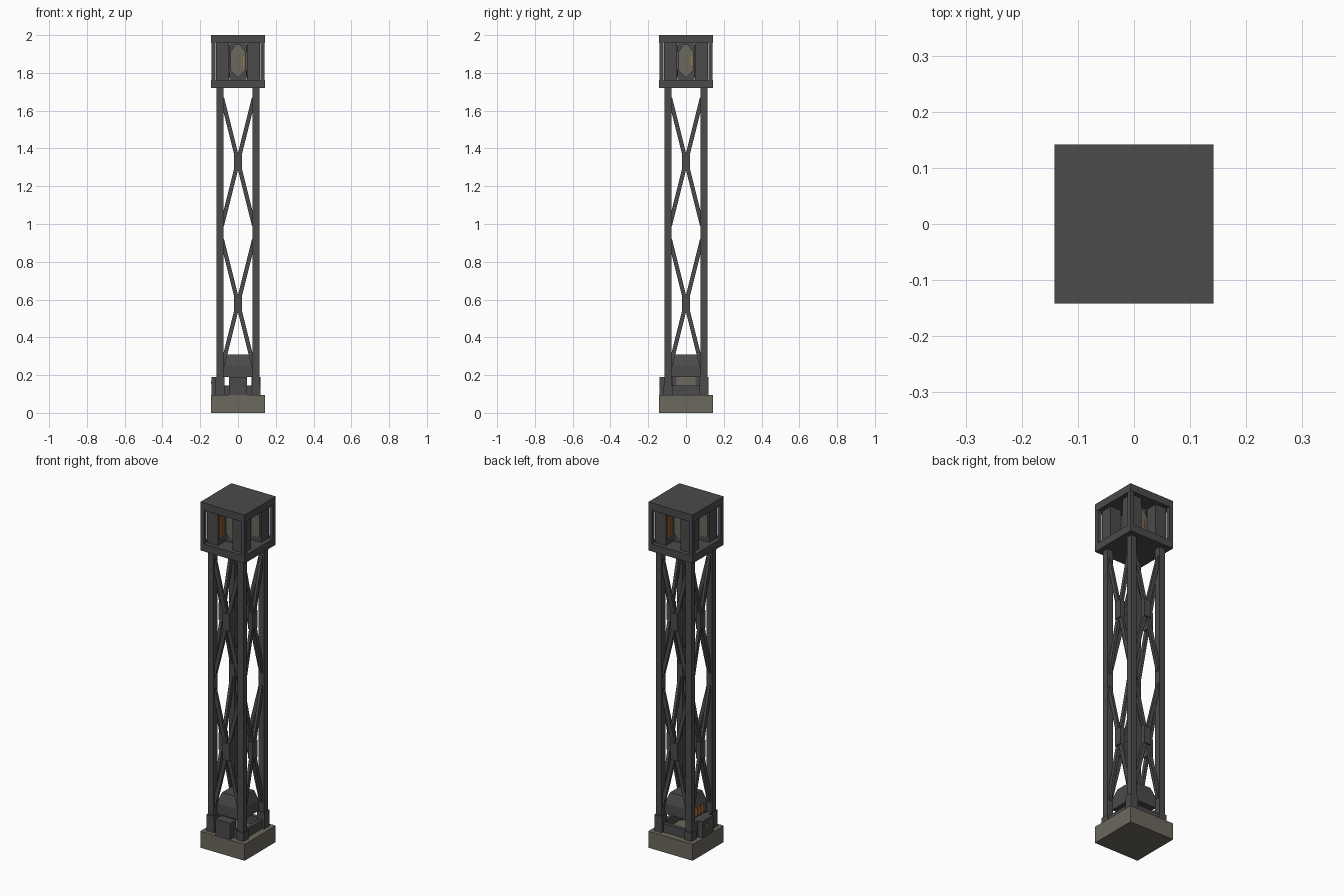
import bpy, bmesh, math
from mathutils import Matrix, Vector

if "Cube" in bpy.data.objects:
    bpy.data.objects.remove(bpy.data.objects["Cube"])


def material(name, rgb):
    m = bpy.data.materials.new(name)
    m.diffuse_color = (*rgb, 1)
    m.use_nodes = True
    m.node_tree.nodes["Principled BSDF"].inputs["Base Color"].default_value = m.diffuse_color
    return m


DARK = material("dark_steel", (0.07, 0.07, 0.07))
STONE = material("warm_concrete", (0.15, 0.138, 0.11))
ORANGE = material("amber_glow", (0.55, 0.17, 0.03))


def finish(name, bm, mat):
    bmesh.ops.recalc_face_normals(bm, faces=bm.faces)
    me = bpy.data.meshes.new(name)
    bm.to_mesh(me)
    bm.free()
    me.materials.append(mat)
    ob = bpy.data.objects.new(name, me)
    bpy.context.collection.objects.link(ob)
    return ob


def box(name, x, y, z, mat, rot=0):
    """Box from min/max pairs, turned about the tower axis."""
    bm = bmesh.new()
    bmesh.ops.create_cube(bm, size=1)
    for v in bm.verts:
        v.co = [lo + (c + 0.5) * (hi - lo) for c, (lo, hi) in zip(v.co, (x, y, z))]
    bm.transform(Matrix.Rotation(rot, 4, 'Z'))
    return finish(name, bm, mat)


def plate(name, pts, y0, y1, mat, rot=0):
    """Outline in x,z extruded between two depths."""
    bm = bmesh.new()
    f = bm.faces.new([bm.verts.new((x, y0, z)) for x, z in pts])
    r = bmesh.ops.extrude_face_region(bm, geom=[f])
    verts = [g for g in r["geom"] if isinstance(g, bmesh.types.BMVert)]
    bmesh.ops.translate(bm, verts=verts, vec=(0, y1 - y0, 0))
    bm.transform(Matrix.Rotation(rot, 4, 'Z'))
    return finish(name, bm, mat)


# Concrete footing, cabin floor and roof
H = 0.142
box("footing", (-H, H), (-H, H), (0, 0.095), STONE)
box("cabin_floor", (-H, H), (-H, H), (1.72, 1.763), DARK)
box("cabin_roof", (-H, H), (-H, H), (1.957, 2.0), DARK)

# Lamp core in the middle of the cabin
box("lamp_core", (-0.046, 0.046), (-0.046, 0.046), (1.763, 1.957), DARK)

for i in range(4):
    r = i * math.pi / 2

    # Corner leg, foot sleeve, cabin post and cabin column
    box("leg", (0.077, 0.113), (-0.113, -0.077), (0.095, 1.72), DARK, r)
    box("foot_sleeve", (0.072, 0.118), (-0.118, -0.072), (0.095, 0.145), DARK, r)
    box("cabin_post", (0.118, H - 0.001), (-H + 0.001, -0.118), (1.763, 1.957), DARK, r)
    box("cabin_column", (0.047, 0.116), (-0.116, -0.047), (1.763, 1.957), DARK, r)

    # Low rail tying the feet together
    box("foot_rail", (-0.078, 0.078), (-0.105, -0.085), (0.095, 0.145), DARK, r)

    # Two crossed braces with gusset plates on each side
    for zc in (0.58, 1.33):
        for s in (-1, 1):
            w, a = 0.01125, 0.085
            plate("brace", [(-s * a - w, zc - 4 * a), (-s * a + w, zc - 4 * a),
                            (s * a + w, zc + 4 * a), (s * a - w, zc + 4 * a)],
                  -0.103, -0.087, DARK, r)
        box("gusset", (-0.022, 0.022), (-0.109, -0.081), (zc - 0.05, zc + 0.05), DARK, r)

    # Hexagonal lens on each face of the core
    plate("lens", [(0, 1.775), (0.04, 1.815), (0.04, 1.91), (0.012, 1.95),
                   (-0.012, 1.95), (-0.04, 1.91), (-0.04, 1.815)],
          -0.054, -0.045, STONE, r)
    box("lens_glow", (0.026, 0.033), (-0.056, -0.053), (1.84, 1.885), ORANGE, r)

    # Trim on the inner sides of the cabin columns
    if i % 2 == 0:
        for y in (-0.1, -0.075):
            box("glow_strip", (-0.0475, -0.0445), (y, y + 0.011), (1.80, 1.92), ORANGE, r)
    else:
        box("pale_strip", (0.044, 0.0475), (-0.108, -0.06), (1.79, 1.92), STONE, r)

# Machine housing between the legs
box("machine_body", (-0.08, 0.08), (-0.08, 0.08), (0.19, 0.25), DARK)
bm = bmesh.new()
bmesh.ops.create_cone(bm, cap_ends=True, segments=4, radius1=0.08 * 2 ** 0.5,
                      radius2=0.06 * 2 ** 0.5, depth=0.06,
                      matrix=Matrix.Translation((0, 0, 0.28)) @ Matrix.Rotation(math.pi / 4, 4, 'Z'))
finish("machine_hood", bm, DARK)

# Amber vents on the left face of the machine
for k in range(3):
    y = -0.035 + k * 0.027
    box("machine_vent", (-0.084, -0.079), (y, y + 0.018), (0.2, 0.245), ORANGE)

# Front cabinet
box("front_cabinet", (-0.047, 0.047), (-H + 0.002, -0.084), (0.095, 0.19), DARK)

# Left cabinet with a pale back and amber indicators
box("left_cabinet", (-H + 0.002, -0.09), (-0.05, 0.05), (0.095, 0.19), DARK)
box("left_cabinet_frame", (-0.112, -0.088), (-0.077, 0.077), (0.095, 0.19), DARK)
box("left_cabinet_back", (-0.09, -0.083), (-0.05, 0.05), (0.1, 0.19), STONE)
for k in range(2):
    y = -0.035 + k * 0.04
    box("indicator", (-H, -H + 0.004), (y, y + 0.02), (0.155, 0.165), ORANGE)

# Tall sleeves on two feet
for s in (-1, 1):
    box("tall_sleeve", (0.072, 0.118) if s > 0 else (-0.118, -0.072),
        (0.072, 0.118) if s > 0 else (-0.118, -0.072), (0.095, 0.19), DARK)
